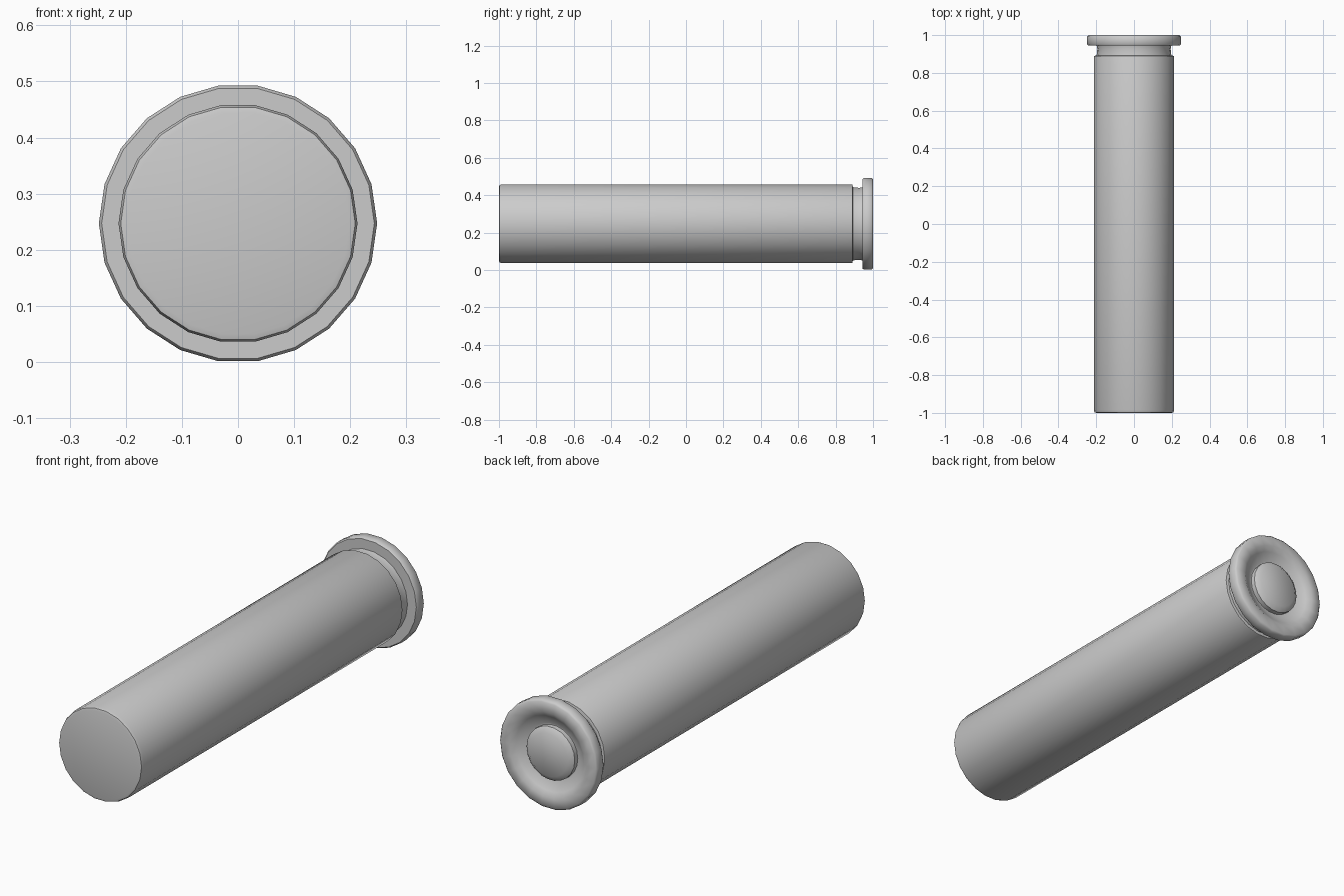
import bpy, bmesh, math

if "Cube" in bpy.data.objects:
    bpy.data.objects.remove(bpy.data.objects["Cube"])

SIDES = 22
AXIS_Z = 0.247


def lathe(name, profile, smooth_deg):
    """Spin (radius, y) points around the long axis; both ends are capped."""
    bm = bmesh.new()
    rings = []
    for r, y in profile:
        ring = []
        for i in range(SIDES):
            a = 2 * math.pi * i / SIDES
            ring.append(bm.verts.new((r * math.cos(a), y, AXIS_Z + r * math.sin(a))))
        rings.append(ring)
    for a, b in zip(rings, rings[1:]):
        for i in range(SIDES):
            j = (i + 1) % SIDES
            bm.faces.new((a[i], a[j], b[j], b[i]))
    bm.faces.new(rings[0])
    bm.faces.new(rings[-1])
    bmesh.ops.recalc_face_normals(bm, faces=bm.faces)
    mesh = bpy.data.meshes.new(name)
    bm.to_mesh(mesh)
    bm.free()
    obj = bpy.data.objects.new(name, mesh)
    bpy.context.collection.objects.link(obj)
    bpy.ops.object.select_all(action='DESELECT')
    obj.select_set(True)
    bpy.context.view_layer.objects.active = obj
    bpy.ops.object.shade_smooth_by_angle(angle=math.radians(smooth_deg))
    return obj


# Long tube, groove, flanged rim, dished end and raised centre button
lathe("casing", [
    (0.199, -1.0), (0.209, -0.997), (0.213, -0.985),   # rounded front edge
    (0.213, 0.885), (0.211, 0.89),                     # body
    (0.198, 0.892), (0.194, 0.925), (0.198, 0.945),    # groove
    (0.243, 0.945), (0.248, 0.952),                    # rim
    (0.248, 0.992), (0.240, 1.0),
    (0.195, 1.0), (0.172, 0.985), (0.128, 0.958),      # dished end
    (0.122, 0.958), (0.122, 0.980), (0.098, 0.998),    # centre button
], 50)
